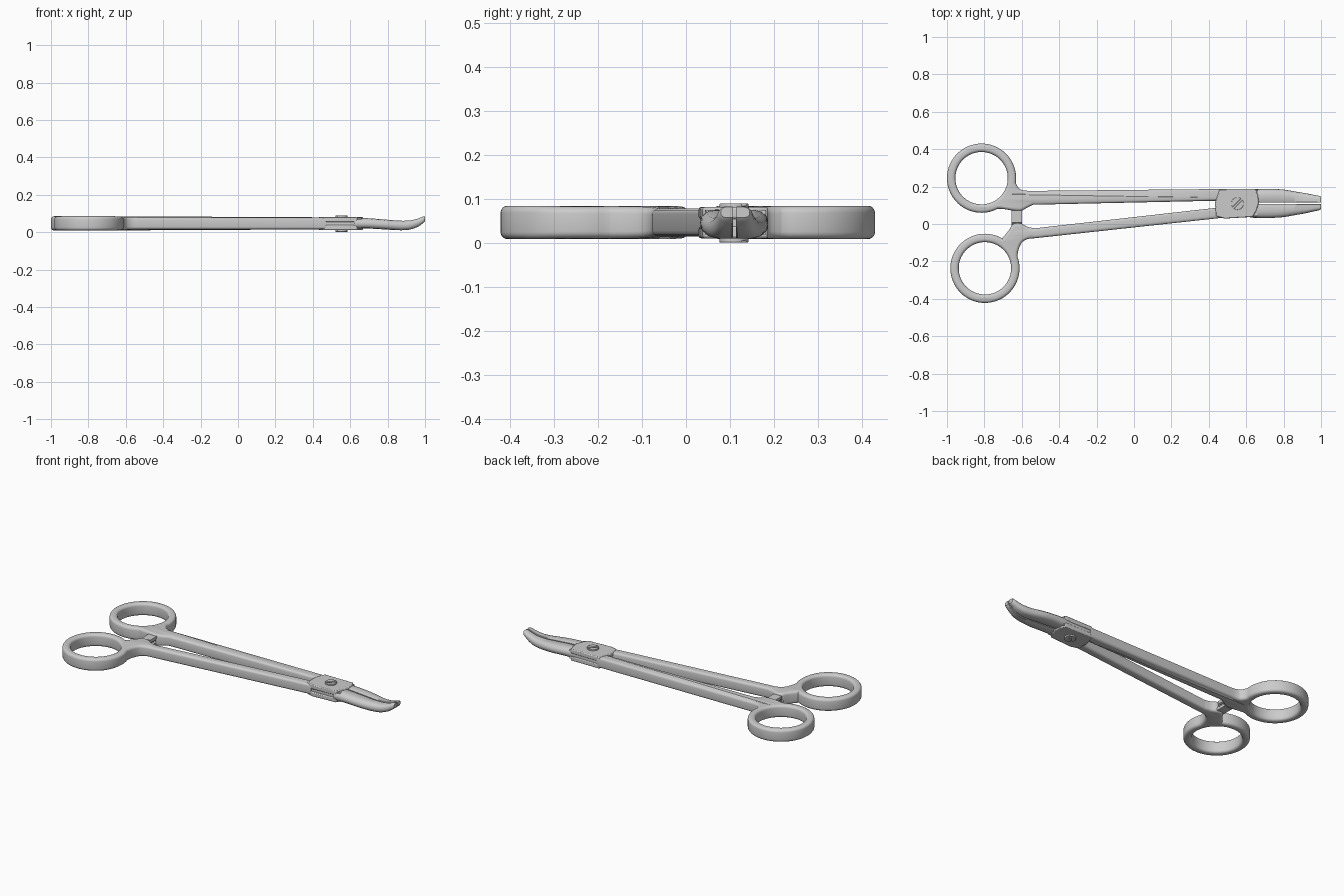
import bpy, bmesh, math

if "Cube" in bpy.data.objects:
    bpy.data.objects.remove(bpy.data.objects["Cube"])

Z0 = 0.047  # mid height of the instrument


def finish(ob, bevel=0.0, angle=35):
    bpy.ops.object.select_all(action='DESELECT')
    bpy.context.view_layer.objects.active = ob
    ob.select_set(True)
    if bevel:
        m = ob.modifiers.new("bevel", 'BEVEL')
        m.width, m.segments, m.limit_method = bevel, 2, 'ANGLE'
    bpy.ops.object.shade_smooth_by_angle(angle=math.radians(angle))
    return ob


def mesh_object(name, bm):
    bmesh.ops.recalc_face_normals(bm, faces=bm.faces)
    me = bpy.data.meshes.new(name)
    bm.to_mesh(me)
    bm.free()
    ob = bpy.data.objects.new(name, me)
    bpy.context.collection.objects.link(ob)
    return ob


def prism(name, pts, vec, bevel=0.0):
    """Extrude a closed outline of 3D points along vec."""
    bm = bmesh.new()
    face = bm.faces.new([bm.verts.new(p) for p in pts])
    ext = bmesh.ops.extrude_face_region(bm, geom=[face])
    bmesh.ops.translate(bm, vec=vec,
                        verts=[v for v in ext['geom'] if isinstance(v, bmesh.types.BMVert)])
    return finish(mesh_object(name, bm), bevel)


def catmull(pts, n):
    """Smooth a row of tuples of any size."""
    out = []
    for i in range(len(pts) - 1):
        a, b, c, d = (pts[max(0, min(len(pts) - 1, i + k))] for k in (-1, 0, 1, 2))
        for j in range(n):
            t = j / n
            out.append(tuple(0.5 * (2*q + (r-p)*t + (2*p-5*q+4*r-s)*t*t + (3*q-p-3*r+s)*t**3)
                             for p, q, r, s in zip(a, b, c, d)))
    return out + [pts[-1]]


def arc(c, r, a0, a1, n):
    return [(c[0] + r*math.cos(math.radians(a0 + (a1-a0)*i/n)),
             c[1] + r*math.sin(math.radians(a0 + (a1-a0)*i/n))) for i in range(n + 1)]


def arm(name, centre, a0, a1, tip_top, above, below, tip_bottom):
    """Finger ring, web and shank from one rounded outline."""
    ring = arc(centre, 0.185, a0, a1, 56)
    outline = ([tip_top] + catmull(above + [ring[0]], 5)[:-1] + ring
               + catmull([ring[-1]] + below, 5)[1:] + [tip_bottom])
    cu = bpy.data.curves.new(name, 'CURVE')
    cu.dimensions, cu.fill_mode = '2D', 'BOTH'
    for pts in (outline, arc(centre, 0.140, 0, 360, 64)[:-1]):
        sp = cu.splines.new('POLY')
        sp.points.add(len(pts) - 1)
        for p, q in zip(sp.points, pts):
            p.co = (q[0], q[1], 0, 1)
        sp.use_cyclic_u = True
    b = 0.016
    cu.bevel_depth, cu.bevel_resolution, cu.offset, cu.extrude = b, 3, -b, 0.038 - b
    ob = bpy.data.objects.new(name, cu)
    bpy.context.collection.objects.link(ob)
    bpy.ops.object.select_all(action='DESELECT')
    bpy.context.view_layer.objects.active = ob
    ob.select_set(True)
    bpy.ops.object.convert(target='MESH')
    ob = bpy.context.view_layer.objects.active
    bm = bmesh.new()
    bm.from_mesh(ob.data)
    bmesh.ops.remove_doubles(bm, verts=bm.verts, dist=0.0002)
    for v in bm.verts:  # the shank is thinner than the ring
        t = min(1, max(0, (v.co.x + 0.66) / 0.1))
        v.co.z = Z0 + v.co.z * (1 - 0.15 * t)
    bm.to_mesh(ob.data)
    bm.free()
    return finish(ob, 0, 40)


# Arms with finger rings
arm("upper_arm", (-0.815, 0.245), -8, 298, (0.47, 0.187),
    [(-0.54, 0.177), (-0.585, 0.179), (-0.615, 0.19)],
    [(-0.69, 0.079), (-0.65, 0.072), (-0.605, 0.07), (-0.575, 0.085), (-0.54, 0.103)],
    (0.47, 0.125))
arm("lower_arm", (-0.797, -0.237), 60, 380, (0.47, 0.09),
    [(-0.53, -0.023), (-0.57, -0.015), (-0.605, 0.003), (-0.645, 0.0), (-0.67, -0.035)],
    [(-0.618, -0.14), (-0.6, -0.1), (-0.57, -0.081), (-0.53, -0.076)],
    (0.47, 0.033))

# Ratchet catches: two toothed tabs facing each other
for name, y0, y1, back, s in (("ratchet_upper", 0.09, 0.008, 0.074, 1),
                              ("ratchet_lower", -0.02, 0.066, 0.02, -1)):
    n = 5
    pts = [(-0.655, y0, back), (-0.655, y0, Z0 + s*0.002)]
    for i in range(n):
        ya = y0 + (y1 - y0) * (i + 0.3) / n
        yb = y0 + (y1 - y0) * (i + 1) / n
        pts += [(-0.655, ya, Z0 + s*0.013), (-0.655, yb, Z0 + s*0.002)]
    prism(name, pts + [(-0.655, y1, back)], (0.055, 0, 0))

# Box lock: two cover plates around a core
plate = [(0.457, 0.186), (0.433, 0.112), (0.438, 0.042), (0.485, 0.029), (0.635, 0.038),
         (0.653, 0.07), (0.668, 0.112), (0.662, 0.155), (0.65, 0.187)]
for name, z in (("lock_plate_top", 0.055), ("lock_plate_bottom", 0.011)):
    prism(name, [(x, y, z) for x, y in plate], (0, 0, 0.027), 0.005)
prism("lock_core", [(0.45, 0.182, 0.02), (0.45, 0.038, 0.02), (0.66, 0.044, 0.02),
                    (0.66, 0.182, 0.02)], (0, 0, 0.055))

# Pivot screw: shaft and two half heads leaving a slot, on both sides
C = (0.553, 0.109)
prism("pivot_shaft", [(x, y, 0.006) for x, y in arc(C, 0.033, 0, 360, 40)[:-1]],
      (0, 0, 0.079))
for side, z, h in (("top", 0.083, 0.007), ("bottom", 0.008, -0.007)):
    for a in (45, 225):
        prism(f"pivot_head_{side}_{a}",
              [(x, y, z) for x, y in arc(C, 0.033, a + 9, a + 171, 20)], (0, 0, h), 0.002)

# Curved jaws: stations are x, inner y, outer y, bottom z, top z
def jaw(name, stations):
    bm = bmesh.new()
    rows = []
    for x, yi, yo, zb, zt in catmull(stations, 5):
        w, h = yo - yi, zt - zb
        sec = [(0, .06), (.06, 0), (.55, 0), (.82, .07), (.97, .27), (1, .5),
               (.96, .73), (.8, .93), (.55, 1), (.06, 1), (0, .94)]
        rows.append([bm.verts.new((x, yi + u*w, zb + v*h)) for u, v in sec])
    k = len(rows[0])
    for r, s in zip(rows, rows[1:]):
        for i in range(k):
            bm.faces.new((r[i], r[(i+1) % k], s[(i+1) % k], s[i]))
    bm.faces.new(rows[0])
    bm.faces.new(rows[-1])
    finish(mesh_object(name, bm), 0, 40)


heights = [(0.62, 0.018, 0.077), (0.7, 0.019, 0.074), (0.79, 0.014, 0.067),
           (0.87, 0.010, 0.061), (0.92, 0.014, 0.063), (0.96, 0.028, 0.072),
           (0.99, 0.048, 0.083), (1.0, 0.058, 0.082)]
outer_up = [0.185, 0.187, 0.185, 0.172, 0.164, 0.156, 0.150, 0.145]
outer_low = [0.034, 0.032, 0.036, 0.049, 0.058, 0.067, 0.074, 0.079]
jaw("upper_jaw", [(x, 0.114, o, a, b) for (x, a, b), o in zip(heights, outer_up)])
jaw("lower_jaw", [(x, 0.107, o, a, b) for (x, a, b), o in zip(heights, outer_low)])
